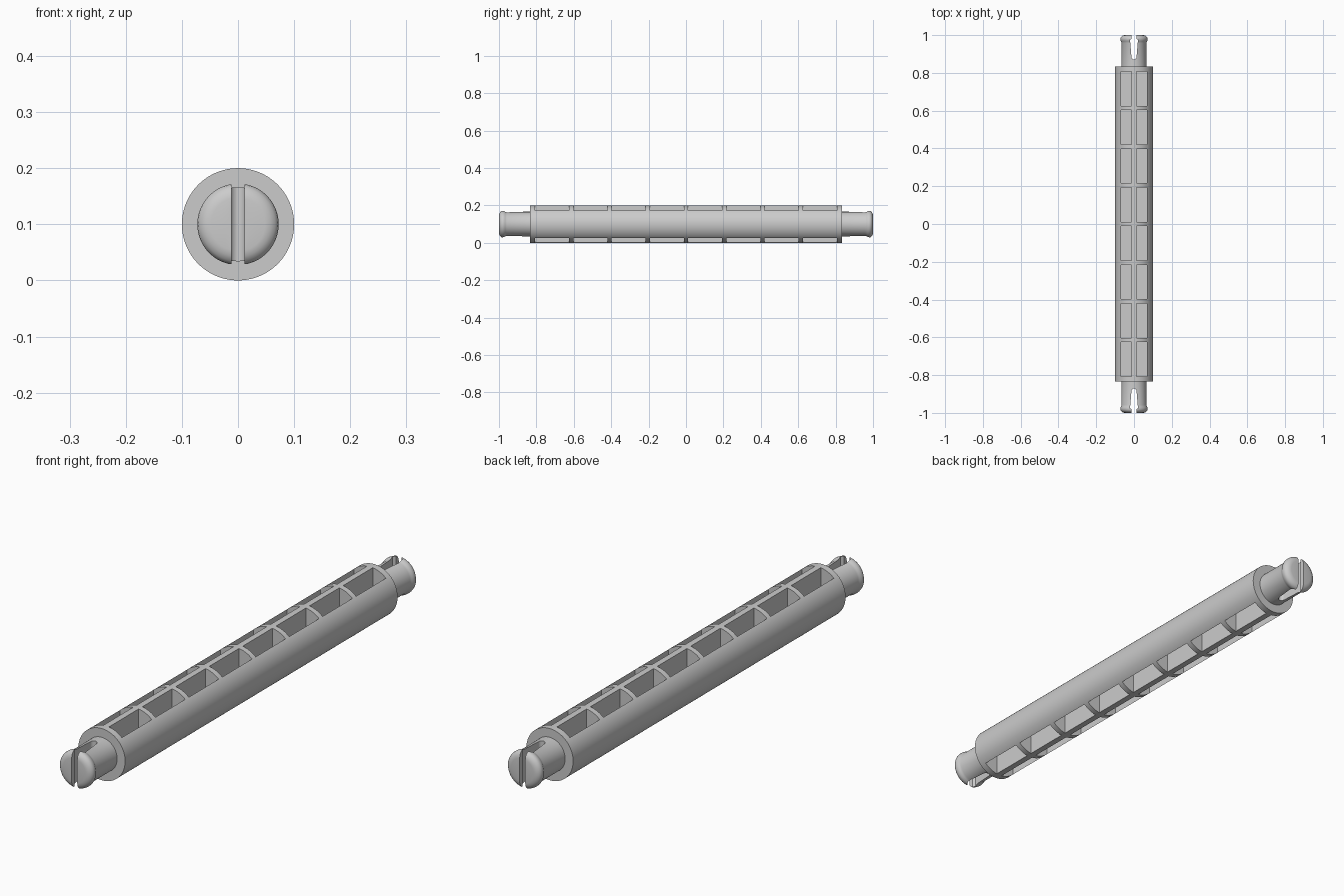
import bpy, bmesh, math
from mathutils import Matrix

if "Cube" in bpy.data.objects:
    bpy.data.objects.remove(bpy.data.objects["Cube"])

CZ = 0.1  # height of the roller axis


def new_object(name, bm):
    bmesh.ops.recalc_face_normals(bm, faces=bm.faces)
    mesh = bpy.data.meshes.new(name)
    bm.to_mesh(mesh)
    bm.free()
    ob = bpy.data.objects.new(name, mesh)
    bpy.context.collection.objects.link(ob)
    return ob


def lathe(name, profile, steps=96):
    """Revolve closed (radius, y) profile around the y axis."""
    bm = bmesh.new()
    vs = [bm.verts.new((r, y, 0)) for r, y in profile]
    es = [bm.edges.new(p) for p in zip(vs, vs[1:])]
    bmesh.ops.spin(bm, geom=vs + es, cent=(0, 0, 0), axis=(0, 1, 0),
                   angle=2 * math.pi, steps=steps)
    bmesh.ops.remove_doubles(bm, verts=bm.verts, dist=1e-5)
    bmesh.ops.translate(bm, verts=bm.verts, vec=(0, 0, CZ))
    return new_object(name, bm)


def box(bm, center, size):
    bmesh.ops.create_cube(bm, size=1, matrix=Matrix.Translation(center) @ Matrix.Diagonal((*size, 1)))


# Shaft with shoulders and rounded snap lips
half = [(0.1, 0.833), (0.066, 0.833), (0.066, 0.958), (0.0685, 0.966), (0.072, 0.972),
        (0.0725, 0.98), (0.071, 0.987), (0.066, 0.993), (0.058, 0.998), (0.048, 1.0), (0, 1.0)]
roller = lathe("ribbed_shaft", [(r, -y) for r, y in reversed(half)] + half)

# Pocket cutters: two columns of eight, above and below
bm = bmesh.new()
for i in range(8):
    y = (i - 3.5) * 0.2045
    for sx in (-1, 1):
        for sz in (-1, 1):
            box(bm, (sx * 0.04, y, CZ + sz * 0.082), (0.056, 0.182, 0.14))
pockets = new_object("pocket_cutter", bm)

# Slot cutters: round-bottomed, narrow at the lip
bm = bmesh.new()
side = [(0.012, 1.05), (0.012, 0.982), (0.021, 0.975), (0.0135, 0.885)]
arc = [(0.0135 * math.cos(a), 0.885 - 0.0135 * math.sin(a))
       for a in (math.pi * k / 12 for k in range(1, 12))]
outline = side + arc + [(-x, y) for x, y in reversed(side)]
for s in (-1, 1):
    face = bm.faces.new([bm.verts.new((x, s * y, -0.05)) for x, y in outline])
    ext = bmesh.ops.extrude_face_region(bm, geom=[face])
    bmesh.ops.translate(bm, vec=(0, 0, 0.3),
                        verts=[g for g in ext["geom"] if isinstance(g, bmesh.types.BMVert)])
slots = new_object("slot_cutter", bm)

# Cut, then shade
bpy.context.view_layer.objects.active = roller
roller.select_set(True)
for cutter in (pockets, slots):
    cutter.hide_render = True
    mod = roller.modifiers.new("cut", 'BOOLEAN')
    mod.operation = 'DIFFERENCE'
    mod.solver = 'EXACT'
    mod.object = cutter
    bpy.ops.object.modifier_apply(modifier=mod.name)
    bpy.data.objects.remove(cutter)
bpy.ops.object.shade_smooth_by_angle(angle=math.radians(30))
